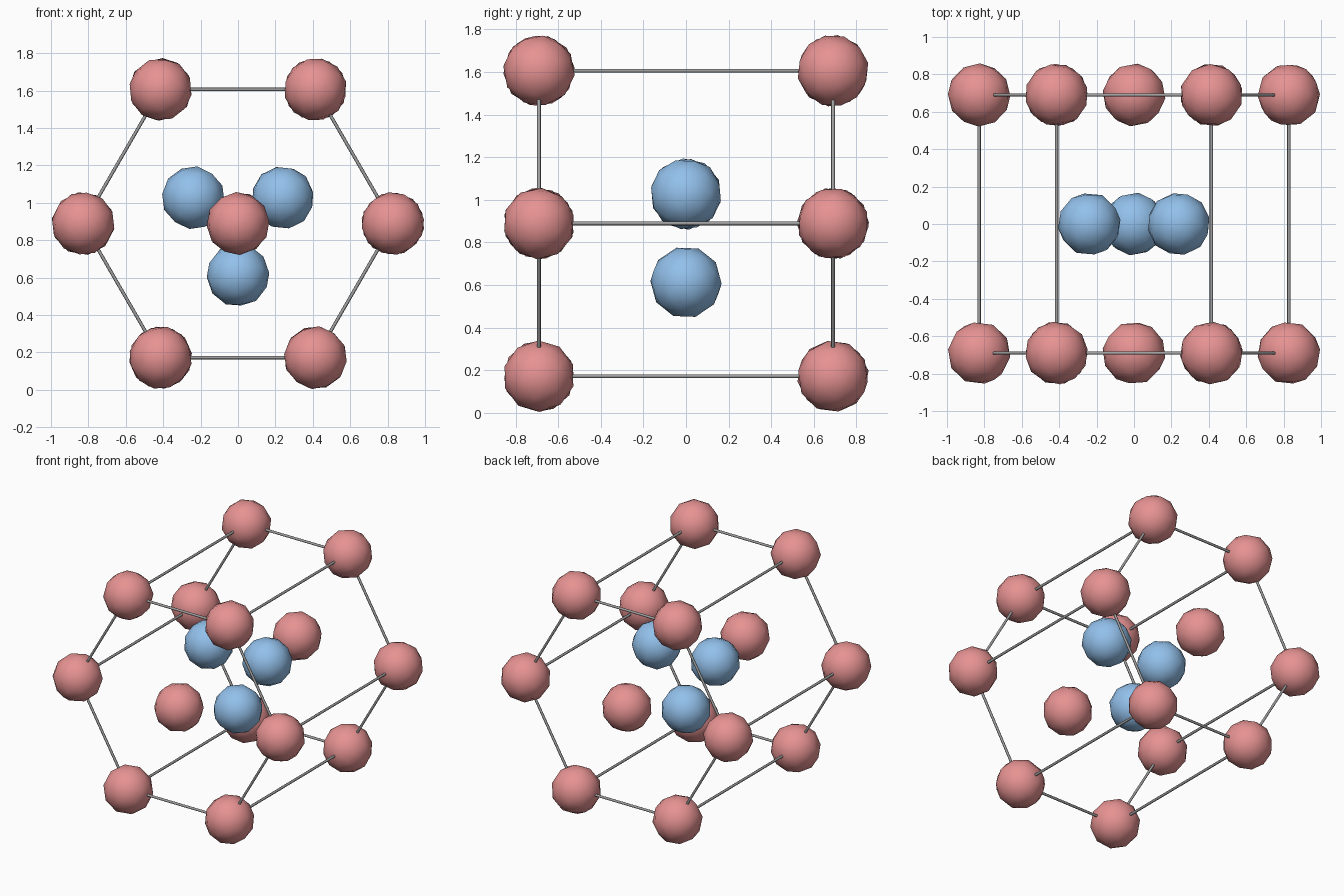
import bpy, math, random
from mathutils import Vector

if "Cube" in bpy.data.objects:
    bpy.data.objects.remove(bpy.data.objects["Cube"])

random.seed(4)
A = 0.828        # hexagon side
H = 0.69         # half depth of the cell
ZC = 0.889       # centre height
R = 0.169        # ball radius
ROD = 0.009


def material(name, color):
    m = bpy.data.materials.new(name)
    m.diffuse_color = (*color, 1)
    m.use_nodes = True
    m.node_tree.nodes["Principled BSDF"].inputs["Base Color"].default_value = m.diffuse_color
    return m


RED = material("red", (0.80, 0.29, 0.29))
BLUE = material("blue", (0.29, 0.53, 0.83))
GREY = material("dark_grey", (0.35, 0.35, 0.35))


def ball(name, pos, mat):
    # low-poly ball, each turned a little differently
    rot = [random.uniform(0, math.tau) for _ in range(3)]
    bpy.ops.mesh.primitive_ico_sphere_add(subdivisions=2, radius=R, location=pos, rotation=rot)
    o = bpy.context.object
    o.name = name
    o.data.materials.append(mat)
    bpy.ops.object.shade_smooth()


def rod(name, a, b):
    d = b - a
    bpy.ops.mesh.primitive_cylinder_add(vertices=8, radius=ROD, depth=d.length, location=(a + b) / 2)
    o = bpy.context.object
    o.name = name
    o.rotation_euler = d.to_track_quat('Z', 'Y').to_euler()
    o.data.materials.append(GREY)
    bpy.ops.object.shade_smooth_by_angle(angle=math.radians(50))


def polar(r, deg, y):
    t = math.radians(deg)
    return Vector((r * math.cos(t), y, ZC + r * math.sin(t)))


# Front and back hexagons: corner balls, centre ball, edge rods
for side, y in (("front", -H), ("back", H)):
    ball(side + "_centre_ball", (0, y, ZC), RED)
    for i in range(6):
        ball(f"{side}_corner_ball_{i}", polar(A, 60 * i, y), RED)
        rod(f"{side}_edge_rod_{i}", polar(A, 60 * i, y), polar(A, 60 * i + 60, y))

# Long rods joining the two hexagons
for i in range(6):
    rod(f"long_rod_{i}", polar(A, 60 * i, -H), polar(A, 60 * i, H))

# Middle layer of three balls
for i, deg in enumerate((30, 150, 270)):
    ball(f"middle_ball_{i}", polar(A / 3, deg, 0), BLUE)
